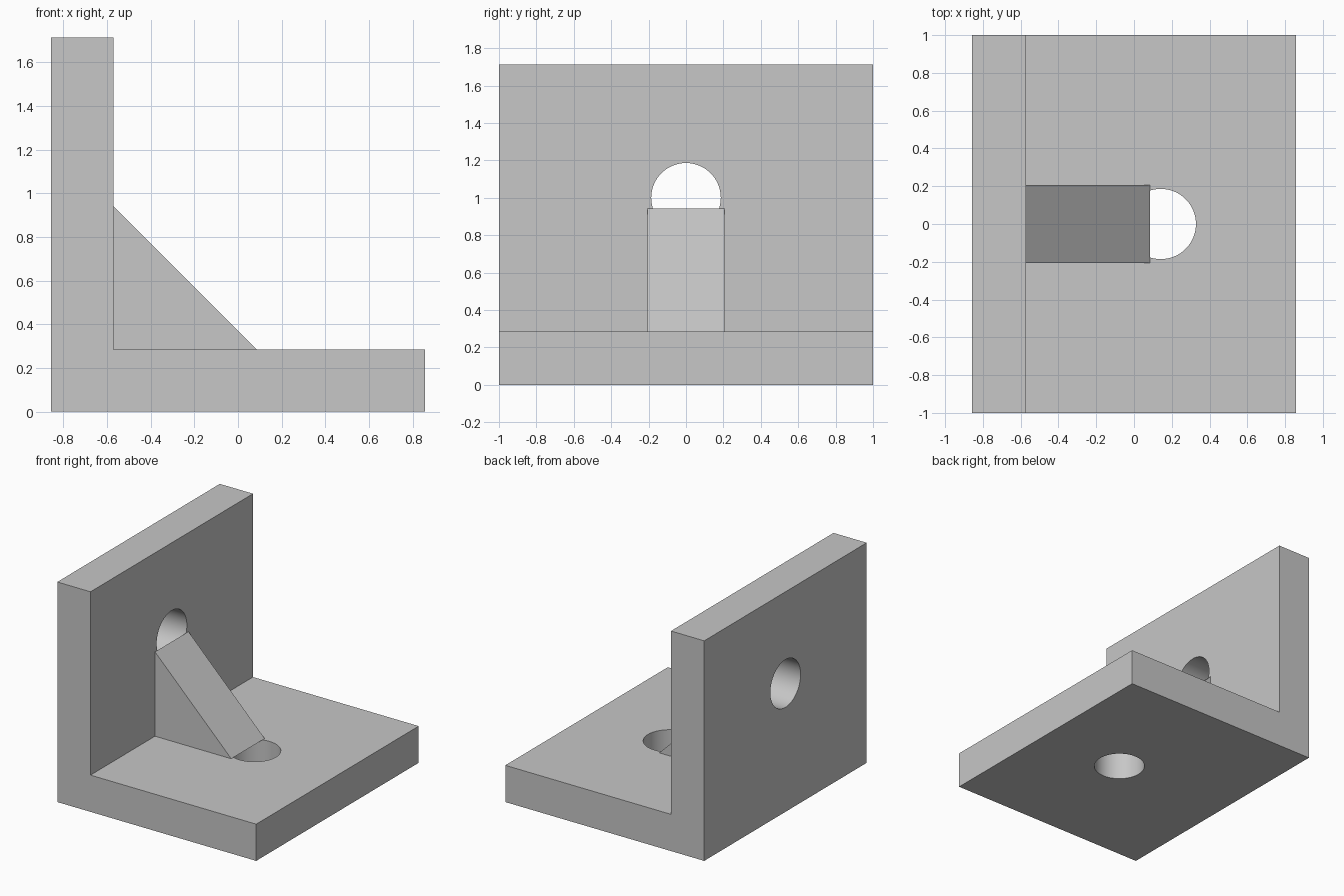
import bpy
import bmesh
import math

cube = bpy.data.objects.get("Cube")
if cube:
    bpy.data.objects.remove(cube, do_unlink=True)

# Main dimensions
HALF_X, HALF_Y, HEIGHT = 0.857, 1.0, 1.714
THICK = 0.286
INNER_X = -HALF_X + THICK
RIB_LEG, RIB_HALF = 0.657, 0.206
HOLE_R = 0.186

grey = bpy.data.materials.new("plain_grey")
grey.use_nodes = True
colour = (0.57, 0.57, 0.57, 1)
grey.diffuse_color = colour
grey.node_tree.nodes["Principled BSDF"].inputs["Base Color"].default_value = colour


def extrude_profile(name, points, half_depth):
    """Solid made from an x-z outline, centred on y = 0."""
    bm = bmesh.new()
    face = bm.faces.new([bm.verts.new((x, -half_depth, z)) for x, z in points])
    side = bmesh.ops.extrude_face_region(bm, geom=[face])["geom"]
    verts = [v for v in side if isinstance(v, bmesh.types.BMVert)]
    bmesh.ops.translate(bm, verts=verts, vec=(0, 2 * half_depth, 0))
    bmesh.ops.recalc_face_normals(bm, faces=bm.faces)
    mesh = bpy.data.meshes.new(name)
    bm.to_mesh(mesh)
    bm.free()
    mesh.materials.append(grey)
    obj = bpy.data.objects.new(name, mesh)
    bpy.context.collection.objects.link(obj)
    return obj


def drill(obj, location, rotation):
    """Cut a round through hole and remove the cutter."""
    bpy.ops.mesh.primitive_cylinder_add(vertices=64, radius=HOLE_R, depth=2 * THICK,
                                        location=location, rotation=rotation)
    cutter = bpy.context.object
    cutter.hide_render = True
    cutter.data.materials.append(grey)
    mod = obj.modifiers.new("hole", 'BOOLEAN')
    mod.operation = 'DIFFERENCE'
    mod.solver = 'EXACT'
    mod.object = cutter
    bpy.ops.object.select_all(action='DESELECT')
    obj.select_set(True)
    bpy.context.view_layer.objects.active = obj
    bpy.ops.object.modifier_apply(modifier=mod.name)
    bpy.data.objects.remove(cutter, do_unlink=True)


# L-shaped bracket: upright wall and base plate
bracket = extrude_profile("angle_bracket", [
    (-HALF_X, 0), (HALF_X, 0), (HALF_X, THICK),
    (INNER_X, THICK), (INNER_X, HEIGHT), (-HALF_X, HEIGHT)], HALF_Y)

# Bolt holes through the wall and the base
drill(bracket, (-HALF_X + THICK / 2, 0, 1.0), (0, math.pi / 2, 0))
drill(bracket, (0.142, 0, THICK / 2), (0, 0, 0))
bpy.ops.object.shade_smooth_by_angle(angle=math.radians(30))

# Triangular strengthening rib in the corner
extrude_profile("corner_rib", [
    (INNER_X, THICK), (INNER_X + RIB_LEG, THICK), (INNER_X, THICK + RIB_LEG)], RIB_HALF)
